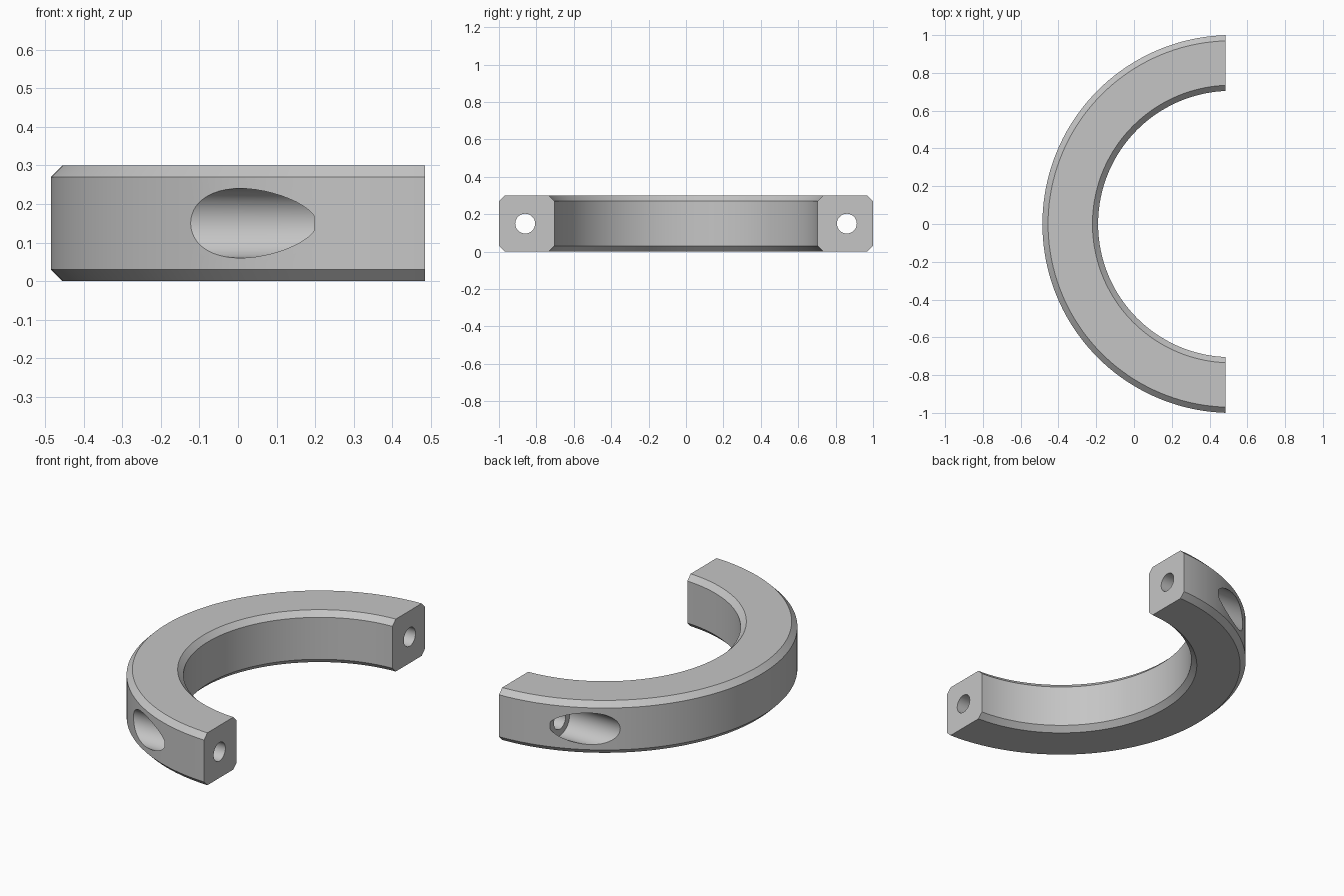
import bpy, bmesh, math
from mathutils import Vector

R_OUT, R_IN, HEIGHT, CHAMFER = 1.0, 0.705, 0.3, 0.03
CENTRE_X, CUT_X = 0.515, 0.485
SCREW_Y, BORE_R, HOLE_R, BORE_FLOOR = 0.86, 0.09, 0.053, 0.197

cube = bpy.data.objects.get("Cube")
if cube:
    bpy.data.objects.remove(cube, do_unlink=True)

metal = bpy.data.materials.new("grey_metal")
metal.use_nodes = True
grey = (0.56, 0.56, 0.56, 1)
metal.diffuse_color = grey
metal.node_tree.nodes["Principled BSDF"].inputs["Base Color"].default_value = grey


def revolve(points, centre, axis, steps):
    """Spin a profile a full turn into a new bmesh."""
    bm = bmesh.new()
    verts = [bm.verts.new(p) for p in points]
    edges = [bm.edges.new((a, b)) for a, b in zip(verts, verts[1:] + verts[:1])]
    bmesh.ops.spin(bm, geom=verts + edges, cent=centre, axis=axis,
                   angle=math.tau, steps=steps, use_merge=True)
    bmesh.ops.remove_doubles(bm, verts=bm.verts, dist=1e-5)
    # Drop the degenerate axis edges left by closed profiles
    bmesh.ops.delete(bm, geom=[e for e in bm.edges if not e.link_faces], context="EDGES")
    bmesh.ops.recalc_face_normals(bm, faces=bm.faces)
    return bm


def make_object(name, bm):
    mesh = bpy.data.meshes.new(name)
    bm.to_mesh(mesh)
    bm.free()
    obj = bpy.data.objects.new(name, mesh)
    mesh.materials.append(metal)
    bpy.context.collection.objects.link(obj)
    return obj


# Chamfered ring, cut flat to one half
c, h = CHAMFER, HEIGHT
section = [(R_IN + c, 0), (R_OUT - c, 0), (R_OUT, c), (R_OUT, h - c),
           (R_OUT - c, h), (R_IN + c, h), (R_IN, h - c), (R_IN, c)]
ring = revolve([(CENTRE_X + r, 0, z) for r, z in section],
               (CENTRE_X, 0, 0), (0, 0, 1), 160)
bmesh.ops.bisect_plane(ring, geom=ring.verts[:] + ring.edges[:] + ring.faces[:],
                       plane_co=(CUT_X, 0, 0), plane_no=(1, 0, 0), clear_outer=True)
bmesh.ops.edgeloop_fill(ring, edges=[e for e in ring.edges if e.is_boundary])
bmesh.ops.recalc_face_normals(ring, faces=ring.faces)
collar = make_object("half_collar", ring)

# Stepped cutters: wide screw head bore plus narrow through hole
bpy.context.view_layer.objects.active = collar
collar.select_set(True)
for side, y in (("front", -SCREW_Y), ("back", SCREW_Y)):
    steps = [(-0.6, 0), (-0.6, BORE_R), (BORE_FLOOR, BORE_R),
             (BORE_FLOOR, HOLE_R), (0.6, HOLE_R), (0.6, 0)]
    axis_point = Vector((0, y, h / 2))
    bore = revolve([axis_point + Vector((x, 0, r)) for x, r in steps],
                   axis_point, (1, 0, 0), 48)
    cutter = make_object(side + "_screw_cutter", bore)
    cutter.hide_render = True
    mod = collar.modifiers.new(side + "_screw_hole", "BOOLEAN")
    mod.operation, mod.solver, mod.object = "DIFFERENCE", "EXACT", cutter
    bpy.ops.object.modifier_apply(modifier=mod.name)
    bpy.data.objects.remove(cutter, do_unlink=True)

# Smooth curved walls, keep chamfers and hole rims crisp
bpy.ops.object.shade_smooth_by_angle(angle=math.radians(25))
